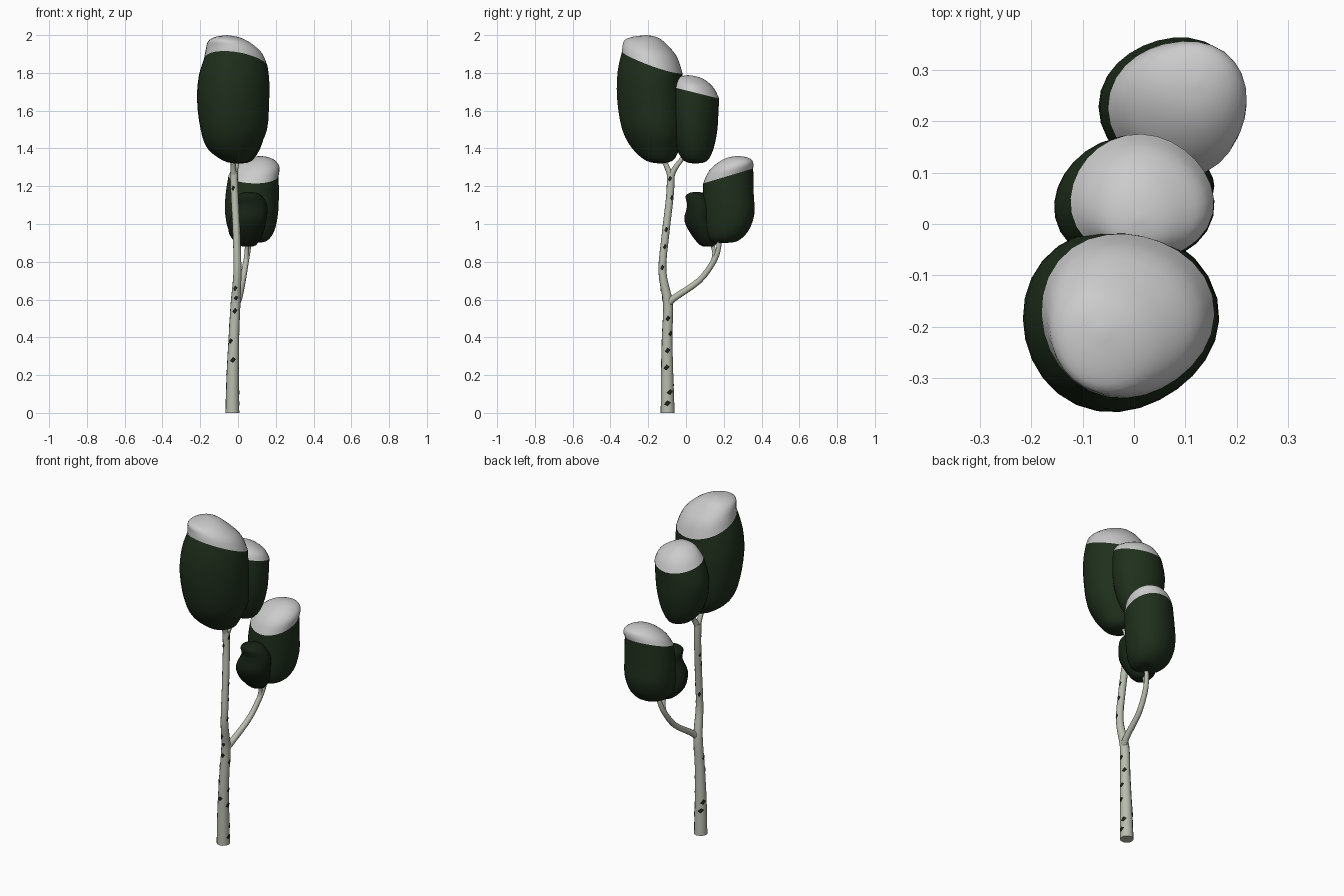
import bpy, math

if "Cube" in bpy.data.objects:
    bpy.data.objects.remove(bpy.data.objects["Cube"])

def material(name, rgb):
    m = bpy.data.materials.new(name)
    m.diffuse_color = (*rgb, 1)
    m.use_nodes = True
    m.node_tree.nodes["Principled BSDF"].inputs["Base Color"].default_value = m.diffuse_color
    return m

BARK = material("bark", (0.48, 0.51, 0.42))
SPOT = material("bark_spot", (0.012, 0.016, 0.012))
LEAF = material("leaf", (0.014, 0.029, 0.012))
DARK_LEAF = material("dark_leaf", (0.008, 0.016, 0.007))

def smooth_points(pts, steps=3):
    # Catmull-Rom interpolation of equal-length tuples
    out = []
    for i in range(len(pts) - 1):
        a, b = pts[max(i - 1, 0)], pts[i]
        c, d = pts[i + 1], pts[min(i + 2, len(pts) - 1)]
        for s in range(steps):
            t = s / steps
            out.append(tuple(0.5 * (2 * q + (r - p) * t + (2 * p - 5 * q + 4 * r - w) * t * t
                                    + (3 * q - p - 3 * r + w) * t ** 3)
                             for p, q, r, w in zip(a, b, c, d)))
    return out + [tuple(pts[-1])]

def mesh_object(name, verts, faces, mat=None):
    me = bpy.data.meshes.new(name)
    me.from_pydata(verts, [], faces)
    me.validate()
    me.polygons.foreach_set("use_smooth", [True] * len(me.polygons))
    if mat:
        me.materials.append(mat)
    ob = bpy.data.objects.new(name, me)
    bpy.context.collection.objects.link(ob)
    return ob

def blob(name, rings, tilt, weight, phase, mat=None, n=28):
    # stacked rings (z, cx, cy, rx, ry); a zero-radius end ring becomes a pole
    verts, rows, faces = [], [], []
    for z, cx, cy, rx, ry in smooth_points(rings):
        if rx < 1e-5:
            rows.append([len(verts)] * n)
            verts.append((cx, cy, z))
            continue
        rows.append(list(range(len(verts), len(verts) + n)))
        w = weight(z)
        for j in range(n):
            a = math.tau * j / n
            k = 1 + 0.02 * math.sin(2 * a + phase + 4 * z) + 0.025 * math.sin(3 * a + phase * 2)
            dx, dy = rx * k * math.cos(a), ry * k * math.sin(a)
            verts.append((cx + dx, cy + dy, z + w * (tilt[0] * dx + tilt[1] * dy)))
    for r0, r1 in zip(rows, rows[1:]):
        for j in range(n):
            q = [r0[j], r0[(j + 1) % n], r1[(j + 1) % n], r1[j]]
            faces.append(list(dict.fromkeys(q)))
    return mesh_object(name, verts, faces, mat)

def crown(name, leaf, cap=None, tilt=(0, 0), phase=0.0, mat=LEAF):
    z0, zs = leaf[0][0], leaf[-1][0]
    blob(name + "_foliage", leaf, tilt, lambda z: max(0, (z - z0) / (zs - z0)) ** 3, phase, mat)
    if cap:
        zt = cap[-1][0]
        blob(name + "_snow", [leaf[-1]] + cap, tilt,
             lambda z: max(0, 1 - (z - zs) / (zt - zs)), phase)

def tube(name, path):
    # round tapered limb through (x, y, z, radius)
    cu = bpy.data.curves.new(name, "CURVE")
    cu.dimensions = "3D"
    cu.bevel_depth = 1
    cu.bevel_resolution = 4
    cu.use_fill_caps = True
    pts = smooth_points(path, 4)
    sp = cu.splines.new("POLY")
    sp.points.add(len(pts) - 1)
    for p, (x, y, z, r) in zip(sp.points, pts):
        p.co = (x, y, z, 1)
        p.radius = r
    ob = bpy.data.objects.new(name, cu)
    bpy.context.collection.objects.link(ob)
    bpy.ops.object.select_all(action="DESELECT")
    ob.select_set(True)
    bpy.context.view_layer.objects.active = ob
    bpy.ops.object.convert(target="MESH")
    ob = bpy.context.object
    ob.data.materials.clear()
    ob.data.materials.append(BARK)
    bpy.ops.object.shade_smooth_by_angle(angle=math.radians(40))
    return ob

# Trunk and limbs
TRUNK = [(-.03, -.097, 0, .037), (-.028, -.1, .2, .033), (-.022, -.1, .4, .028),
         (-.013, -.096, .58, .026), (-.003, -.125, .75, .021), (-.008, -.108, .95, .02),
         (-.018, -.085, 1.15, .02), (-.022, -.08, 1.27, .021)]
tube("trunk", TRUNK)
tube("front_fork", [(-.022, -.08, 1.25, .018), (-.025, -.1, 1.3, .014), (-.025, -.135, 1.37, .013)])
tube("back_fork", [(-.022, -.08, 1.25, .018), (-.012, -.055, 1.3, .014), (0, 0, 1.37, .012)])
tube("side_branch", [(-.014, -.1, .57, .02), (.005, -.06, .61, .018), (.025, .07, .7, .016),
                     (.042, .145, .8, .015), (.055, .172, .87, .013), (.06, .175, .93, .012)])
tube("side_twig", [(.04, .14, .79, .012), (.045, .15, .85, .011), (.05, .125, .93, .01)])

# Dark bark flecks wrapped round the trunk
def fleck(i, z, ang):
    line = smooth_points(TRUNK, 12)
    x, y, _, r = min(line, key=lambda p: abs(p[2] - z))
    verts, faces = [], []
    for k in range(7):
        u = (k - 3) / 3
        a = ang + 0.5 * u
        h = 0.015 * (1 - abs(u)) + 0.001
        for s in (-1, 1):
            verts.append((x + r * 1.05 * math.cos(a), y + r * 1.05 * math.sin(a), z + s * h + .004 * u))
        if k:
            faces.append([2 * k - 2, 2 * k, 2 * k + 1, 2 * k - 1])
    mesh_object(f"bark_fleck_{i}", verts, faces, SPOT)

HEIGHTS = [.05, .11, .2, .24, .28, .33, .38, .42, .5, .54, .61, .77, .88, .97, 1.08, 1.14, 1.24]
ANGLES = [0, .4, 2.6, -.1, -1.6, .1, -2.2, .7, 0, -1.6, -1.5, 0, .2, .1, 2.8, .6, -.2]
for i, (z, a) in enumerate(zip(HEIGHTS, ANGLES)):
    fleck(i, z, a)
for i, z in enumerate([.15, .46, .66, .83, 1.02, 1.19]):
    fleck(20 + i, z, 2.2 + 1.1 * (i % 3))

# Large front crown
crown("large_crown",
      [(1.32, -.01, -.14, 0, 0), (1.335, -.01, -.14, .07, .07), (1.4, -.03, -.158, .135, .125),
       (1.5, -.026, -.172, .175, .165), (1.65, -.03, -.185, .188, .18),
       (1.77, -.025, -.187, .183, .176), (1.855, -.015, -.177, .165, .163)],
      [(1.915, -.025, -.19, .146, .146), (1.965, -.05, -.215, .108, .11),
       (1.99, -.06, -.215, .06, .065), (2.0, -.06, -.21, 0, 0)],
      (-.12, -.35), .5)

# Rear upper crown
crown("rear_crown",
      [(1.32, .01, .05, 0, 0), (1.333, .01, .05, .06, .06), (1.4, 0, .045, .115, .1),
       (1.5, -.002, .042, .145, .123), (1.6, 0, .043, .152, .128), (1.695, .015, .05, .137, .125)],
      [(1.735, .018, .042, .115, .105), (1.767, .012, .025, .075, .075), (1.782, .01, .015, .04, .04),
       (1.788, .01, .01, 0, 0)],
      (0, -.25), 1.4)

# Lower side crown
crown("lower_crown",
      [(.9, .08, .2, 0, 0), (.908, .08, .2, .07, .07), (.96, .075, .215, .118, .115),
       (1.05, .075, .228, .138, .137), (1.15, .078, .226, .139, .136), (1.255, .085, .225, .13, .135)],
      [(1.3, .1, .24, .12, .12), (1.335, .11, .262, .088, .088), (1.354, .115, .272, .045, .045),
       (1.36, .12, .275, 0, 0)],
      (0, .3), 2.6)

# Small bare crown
crown("small_crown",
      [(.88, .05, .115, 0, 0), (.888, .05, .115, .045, .04), (.945, .04, .1, .09, .072),
       (1.02, .05, .075, .1, .083), (1.095, .07, .073, .085, .066), (1.145, .06, .058, .07, .06),
       (1.165, .06, .055, .04, .035), (1.17, .06, .055, 0, 0)],
      None, (0, 0), .9, DARK_LEAF)
